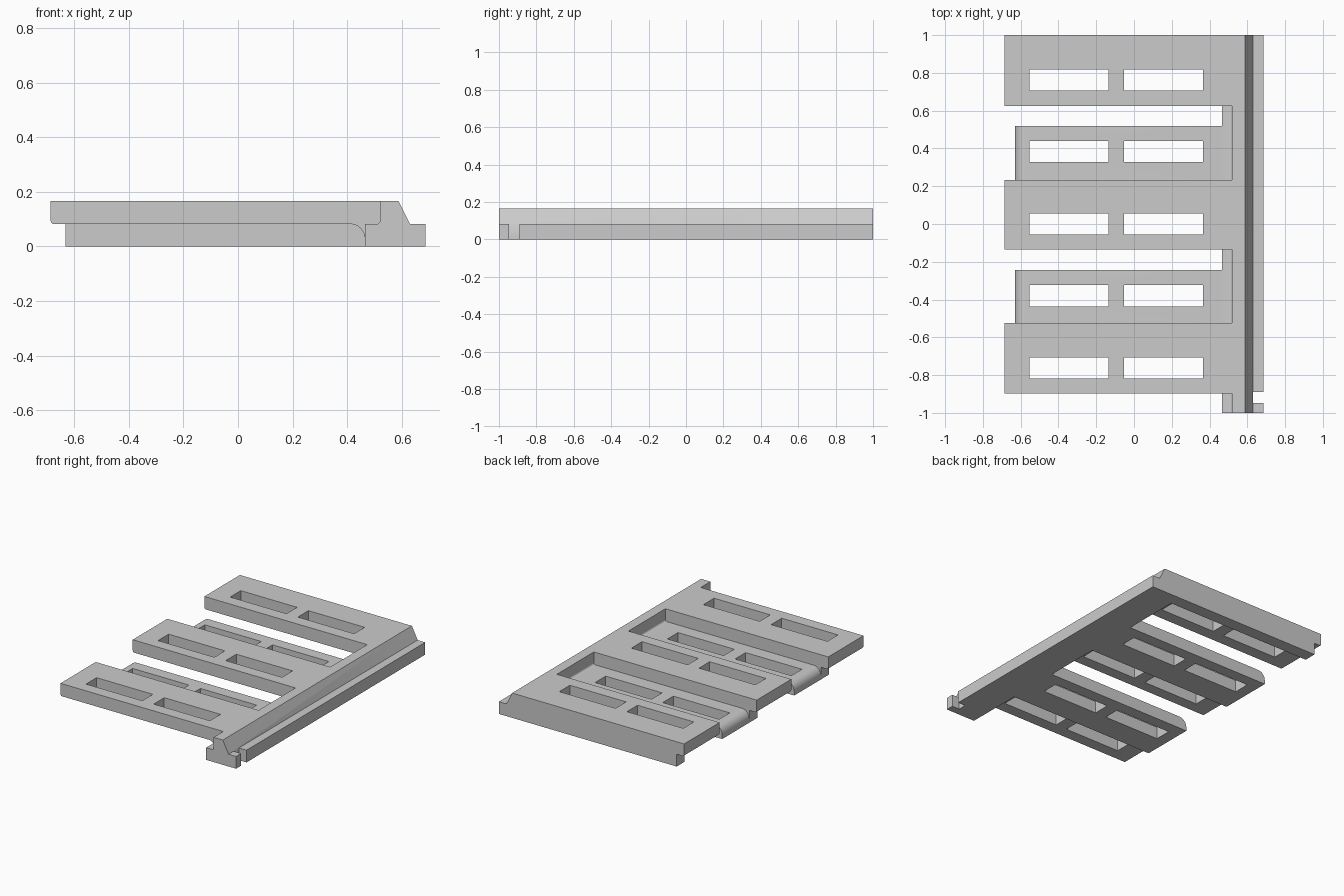
import bpy, bmesh, math

cube = bpy.data.objects.get("Cube")
if cube:
    bpy.data.objects.remove(cube, do_unlink=True)

MID, TOP, STEP = 0.082, 0.166, 0.055      # ledge height, full height, lap width
LEFT, INNER, WALL = -0.686, 0.465, 0.52   # slat tip, lip edge, rail wall
RIB = 0.085                               # width of the rib under a raised slat

grey = bpy.data.materials.new("plain_grey")
grey.use_nodes = True
grey.diffuse_color = (0.6, 0.6, 0.6, 1)
grey.node_tree.nodes["Principled BSDF"].inputs["Base Color"].default_value = (0.6, 0.6, 0.6, 1)


def arc(cx, cz, r, start, end, n=8):
    angles = [math.radians(start + (end - start) * i / n) for i in range(n + 1)]
    return [(cx + r * math.cos(a), cz + r * math.sin(a)) for a in angles]


def extrude(name, profile, y0, y1):
    """Extrude an x-z outline from y0 to y1."""
    bm = bmesh.new()
    face = bm.faces.new([bm.verts.new((x, y0, z)) for x, z in profile])
    new = bmesh.ops.extrude_face_region(bm, geom=[face])["geom"]
    bmesh.ops.translate(bm, vec=(0, y1 - y0, 0),
                        verts=[v for v in new if isinstance(v, bmesh.types.BMVert)])
    bmesh.ops.recalc_face_normals(bm, faces=bm.faces)
    mesh = bpy.data.meshes.new(name)
    bm.to_mesh(mesh)
    bm.free()
    obj = bpy.data.objects.new(name, mesh)
    bpy.context.collection.objects.link(obj)
    mesh.materials.append(grey)
    return obj


def cut(obj, x0, x1, y0, y1):
    """Cut a rectangular hole straight through."""
    z0, z1 = -0.1, 0.3
    cutter = extrude("hole_cutter", [(x0, z0), (x1, z0), (x1, z1), (x0, z1)], y0, y1)
    mod = obj.modifiers.new("hole", "BOOLEAN")
    mod.operation, mod.solver, mod.object = "DIFFERENCE", "EXACT", cutter
    bpy.context.view_layer.objects.active = obj
    bpy.ops.object.modifier_apply(modifier=mod.name)
    bpy.data.objects.remove(cutter, do_unlink=True)


def cut_slots(obj, y_mid):
    for x0 in (-0.553, -0.052):
        cut(obj, x0, x0 + 0.417, y_mid - 0.056, y_mid + 0.056)


# Rail with sloped ridge, inner lip and outer ledge
wall_fillet = arc(WALL - 0.012, MID + 0.012, 0.012, 0, -90, 4)
rail = extrude("rail", [(INNER, 0), (-LEFT, 0), (-LEFT, MID), (0.63, MID), (0.588, TOP),
                        (WALL, TOP)] + wall_fillet + [(INNER, MID)], -1, 1)
cut(rail, 0.63, 0.75, -0.947, -0.89)

parts = [rail]
slat_top = [(WALL, TOP), (LEFT, TOP)] + arc(LEFT + 0.012, MID + 0.012, 0.012, 180, 270, 4)
lip_join = [(INNER, MID)] + wall_fillet[::-1]
cove = arc(INNER - STEP, MID - STEP, STEP, 90, 0)

# Raised slats: a thin plate with a full-height rib along the back edge
for name, y0, y1, y_mid in (("front", -0.898, -0.525, -0.762), ("middle", -0.134, 0.232, 0),
                            ("back", 0.624, 1, 0.763)):
    plate = extrude(name + "_raised_slat", slat_top + cove + lip_join, y0, y1 - RIB)
    cut_slots(plate, y_mid)
    rib = extrude(name + "_slat_rib",
                  slat_top + [(LEFT + STEP, MID), (LEFT + STEP, 0), (INNER, 0)] + lip_join,
                  y1 - RIB, y1)
    parts += [plate, rib]

# Lowered slats with a rounded tip
for name, y0, y1, y_mid in (("front", -0.525, -0.244, -0.38), ("back", 0.232, 0.518, 0.384)):
    tip = arc(LEFT + 2 * STEP, MID - STEP, STEP, 90, 180)
    low = extrude(name + "_lowered_slat",
                  [(INNER, MID)] + tip + [(LEFT + STEP, 0), (INNER, 0)], y0, y1)
    cut_slots(low, y_mid)
    parts.append(low)

# Smooth only the rounded corners
bpy.ops.object.select_all(action="DESELECT")
for obj in parts:
    obj.select_set(True)
bpy.context.view_layer.objects.active = rail
bpy.ops.object.shade_smooth_by_angle(angle=math.radians(30))
